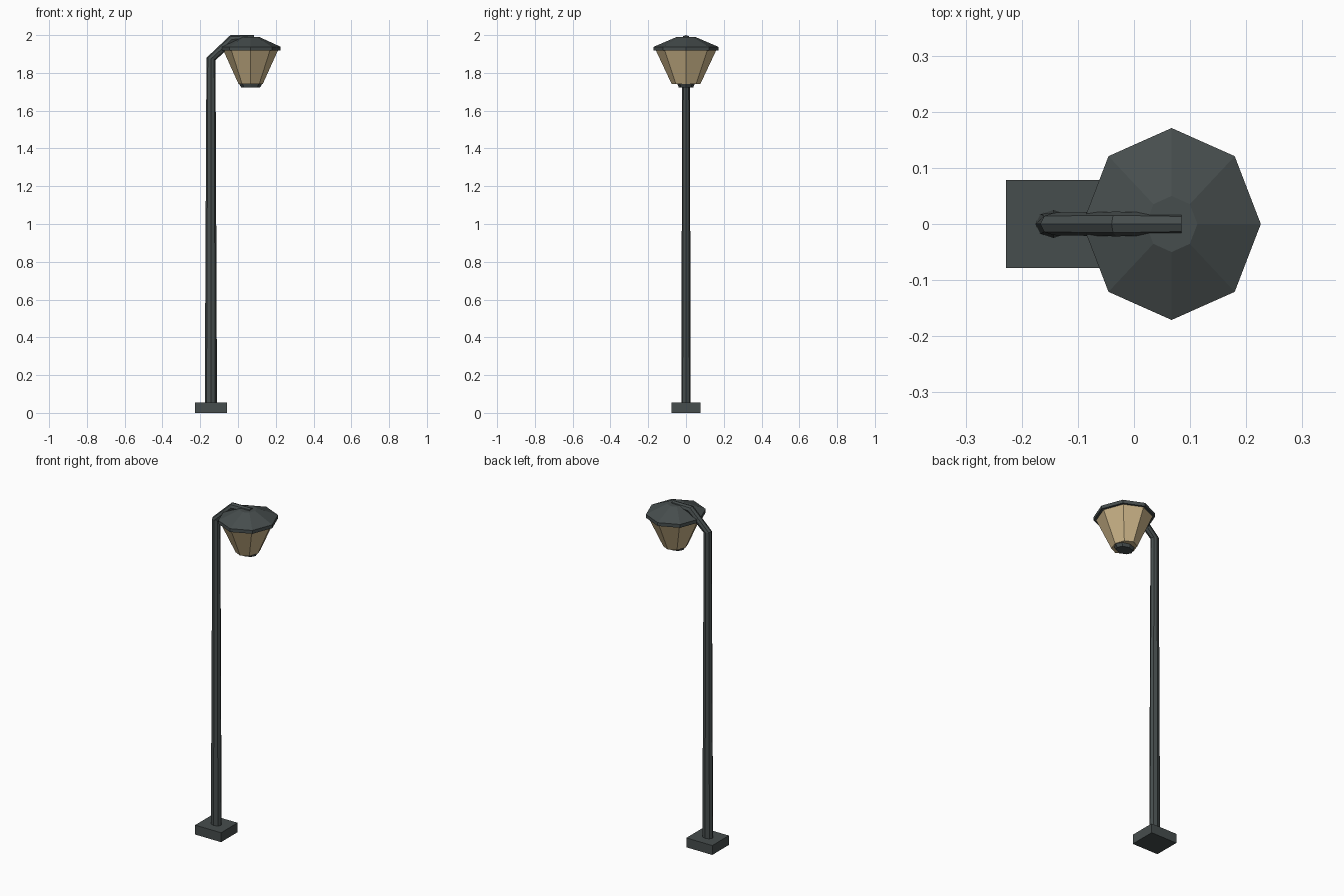
import bpy, bmesh
from math import cos, sin, pi

if "Cube" in bpy.data.objects:
    bpy.data.objects.remove(bpy.data.objects["Cube"])


def material(name, color):
    m = bpy.data.materials.new(name)
    m.diffuse_color = (*color, 1)
    m.use_nodes = True
    m.node_tree.nodes["Principled BSDF"].inputs["Base Color"].default_value = m.diffuse_color
    return m


METAL = material("dark_metal", (0.062, 0.075, 0.075))
GLASS = material("amber_glass", (0.60, 0.46, 0.25))
LAMP_X = 0.067


def make_object(name, bm, mat):
    bmesh.ops.recalc_face_normals(bm, faces=bm.faces)
    me = bpy.data.meshes.new(name)
    bm.to_mesh(me)
    bm.free()
    me.materials.append(mat)
    ob = bpy.data.objects.new(name, me)
    bpy.context.collection.objects.link(ob)
    return ob


def loft(name, rings, mat):
    """Join successive rings of points with quads and cap both ends."""
    bm = bmesh.new()
    loops = [[bm.verts.new(p) for p in ring] for ring in rings]
    n = len(loops[0])
    for a, b in zip(loops, loops[1:]):
        for i in range(n):
            j = (i + 1) % n
            bm.faces.new((a[i], a[j], b[j], b[i]))
    bm.faces.new(loops[0])
    bm.faces.new(loops[-1])
    return make_object(name, bm, mat)


def section(outer, inner, ry):
    """Octagon spanning two (x, z) points, with half width ry."""
    cx, cz = (outer[0] + inner[0]) / 2, (outer[1] + inner[1]) / 2
    dx, dz = (outer[0] - inner[0]) / 2, (outer[1] - inner[1]) / 2
    angles = [i * pi / 4 for i in range(8)]
    return [(cx + dx * cos(a), ry * sin(a), cz + dz * cos(a)) for a in angles]


def lamp_ring(rx, ry, z):
    return section((LAMP_X + rx, z), (LAMP_X - rx, z), ry)


# Square foot
bm = bmesh.new()
bmesh.ops.create_cube(bm, size=1)
for v in bm.verts:
    v.co = (v.co.x * 0.171 - 0.1425, v.co.y * 0.156, v.co.z * 0.056 + 0.028)
make_object("base_block", bm, METAL)

# Tapered post bending over into the arm
loft("post_and_arm", [
    section((-0.176, 0.05), (-0.111, 0.05), 0.025),
    section((-0.167, 1.88), (-0.119, 1.868), 0.02),
    section((-0.04, 2.0), (-0.022, 1.955), 0.022),
    section((0.085, 2.0), (0.085, 1.965), 0.019),
], METAL)

# Faceted lamp roof with a short rim
loft("lamp_roof", [
    lamp_ring(0.159, 0.171, 1.918),
    lamp_ring(0.159, 0.171, 1.938),
    lamp_ring(0.046, 0.050, 1.990),
], METAL)

# Tapered glass shade
loft("glass_shade", [
    lamp_ring(0.064, 0.076, 1.741),
    lamp_ring(0.145, 0.160, 1.920),
], GLASS)

# Small cap closing the shade
loft("bottom_cap", [
    lamp_ring(0.050, 0.038, 1.723),
    lamp_ring(0.061, 0.046, 1.742),
], METAL)
